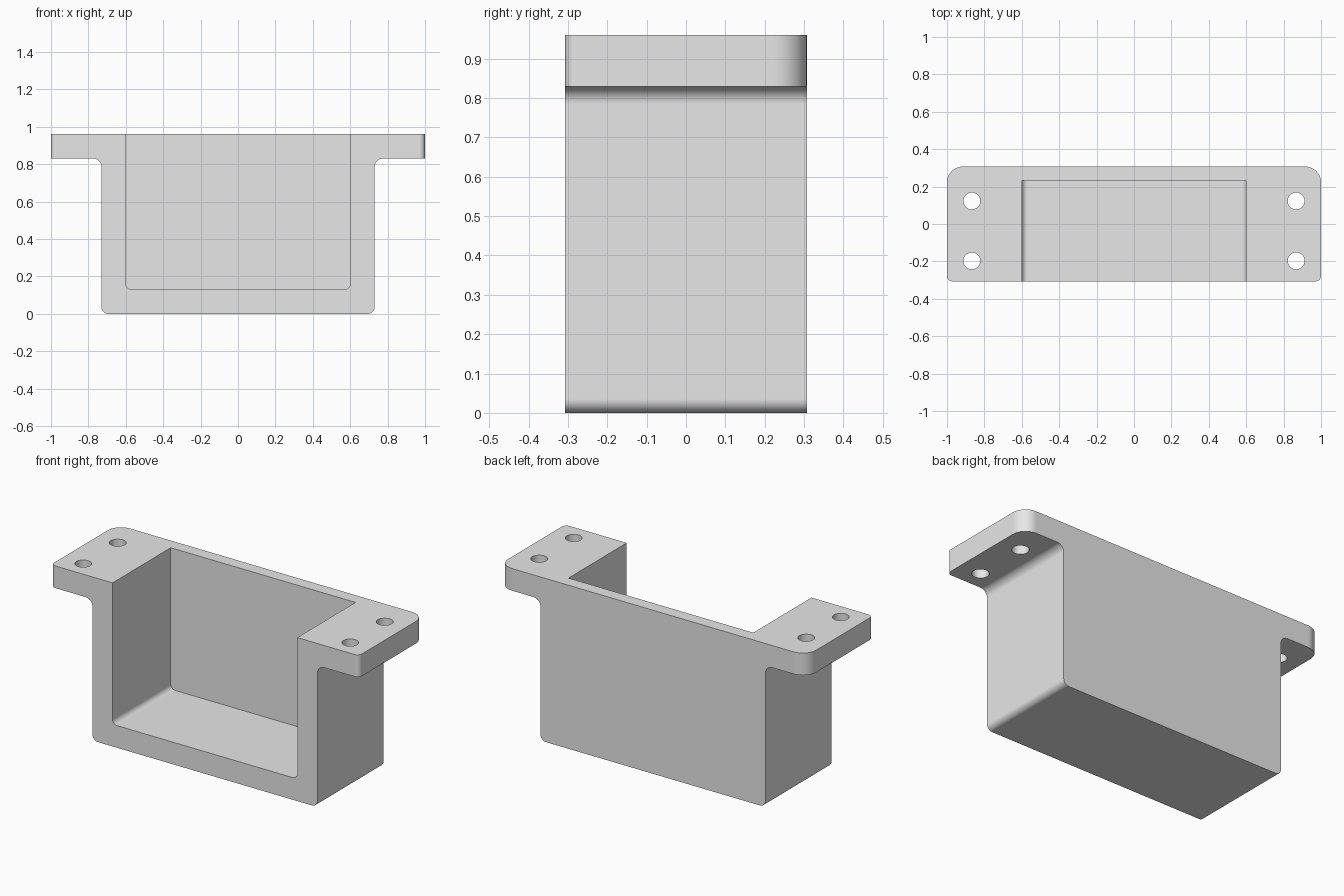
import bpy, bmesh, math
from mathutils import Vector

cube = bpy.data.objects.get("Cube")
if cube:
    bpy.data.objects.remove(cube, do_unlink=True)

# Overall sizes
HEIGHT, DEPTH = 0.96, 0.307
BODY_X, FLANGE_Z = 0.73, 0.83
CAVITY_X, CAVITY_Z, CAVITY_BACK = 0.6, 0.13, 0.233
HOLE_X, HOLE_R = 0.867, 0.045

grey = bpy.data.materials.new("plain grey")
grey.use_nodes = True
grey.diffuse_color = (0.8, 0.8, 0.8, 1)
grey.node_tree.nodes["Principled BSDF"].inputs["Base Color"].default_value = grey.diffuse_color


def rounded(corners, steps=10):
    """Outline of right-angled (x, y, radius) corners with filleted points."""
    pts = []
    for i, (x, y, r) in enumerate(corners):
        p = Vector((x, y))
        if r == 0:
            pts.append(p)
            continue
        u = (Vector(corners[i - 1][:2]) - p).normalized()
        v = (Vector(corners[(i + 1) % len(corners)][:2]) - p).normalized()
        for k in range(steps + 1):
            t = math.pi / 2 * k / steps
            pts.append(p + r * (u + v - v * math.cos(t) - u * math.sin(t)))
    return pts


def prism(name, pts, lo, hi, upright):
    """Extrude an outline along y (upright) or along z."""
    bm = bmesh.new()
    face = bm.faces.new([bm.verts.new((p.x, lo, p.y) if upright else (p.x, p.y, lo)) for p in pts])
    new = bmesh.ops.extrude_face_region(bm, geom=[face])["geom"]
    offset = (0, hi - lo, 0) if upright else (0, 0, hi - lo)
    bmesh.ops.translate(bm, vec=offset, verts=[g for g in new if isinstance(g, bmesh.types.BMVert)])
    bmesh.ops.recalc_face_normals(bm, faces=bm.faces)
    mesh = bpy.data.meshes.new(name)
    bm.to_mesh(mesh)
    bm.free()
    mesh.materials.append(grey)
    obj = bpy.data.objects.new(name, mesh)
    bpy.context.collection.objects.link(obj)
    return obj


def combine(target, tool, operation):
    """Apply a boolean and remove its helper."""
    mod = target.modifiers.new("cut", 'BOOLEAN')
    mod.operation, mod.object, mod.solver = operation, tool, 'EXACT'
    bpy.ops.object.modifier_apply(modifier=mod.name)
    bpy.data.objects.remove(tool, do_unlink=True)


# T-shaped front profile with flanges
half = [(BODY_X, 0, 0.035), (BODY_X, FLANGE_Z, 0.045), (1.2, FLANGE_Z, 0), (1.2, HEIGHT, 0)]
profile = half + [(-x, z, r) for x, z, r in reversed(half)]
bracket = prism("flanged_bracket", rounded(profile), -0.5, 0.5, True)
bpy.ops.object.select_all(action='DESELECT')
bracket.select_set(True)
bpy.context.view_layer.objects.active = bracket

# Plan outline with large rear and small front corners
plan = [(-1, -DEPTH, 0.03), (1, -DEPTH, 0.03), (1, DEPTH, 0.085), (-1, DEPTH, 0.085)]
combine(bracket, prism("plan_cutter", rounded(plan), -0.5, 1.5, False), 'INTERSECT')

# Cavity open at the front and top
cavity = [(-CAVITY_X, CAVITY_Z, 0.03), (CAVITY_X, CAVITY_Z, 0.03), (CAVITY_X, 1.5, 0), (-CAVITY_X, 1.5, 0)]
combine(bracket, prism("cavity_cutter", rounded(cavity), -0.6, CAVITY_BACK, True), 'DIFFERENCE')

# Screw holes through the flanges
for x in (-HOLE_X, HOLE_X):
    for y in (-0.197, 0.123):
        circle = [Vector((x + HOLE_R * math.cos(a * math.tau / 40), y + HOLE_R * math.sin(a * math.tau / 40)))
                  for a in range(40)]
        combine(bracket, prism("hole_cutter", circle, 0.6, 1.2, False), 'DIFFERENCE')

# Smooth fillets while keeping flat faces flat
bpy.ops.object.shade_smooth_by_angle(angle=math.radians(30))
weighted = bracket.modifiers.new("flat_face_normals", 'WEIGHTED_NORMAL')
weighted.keep_sharp = True
